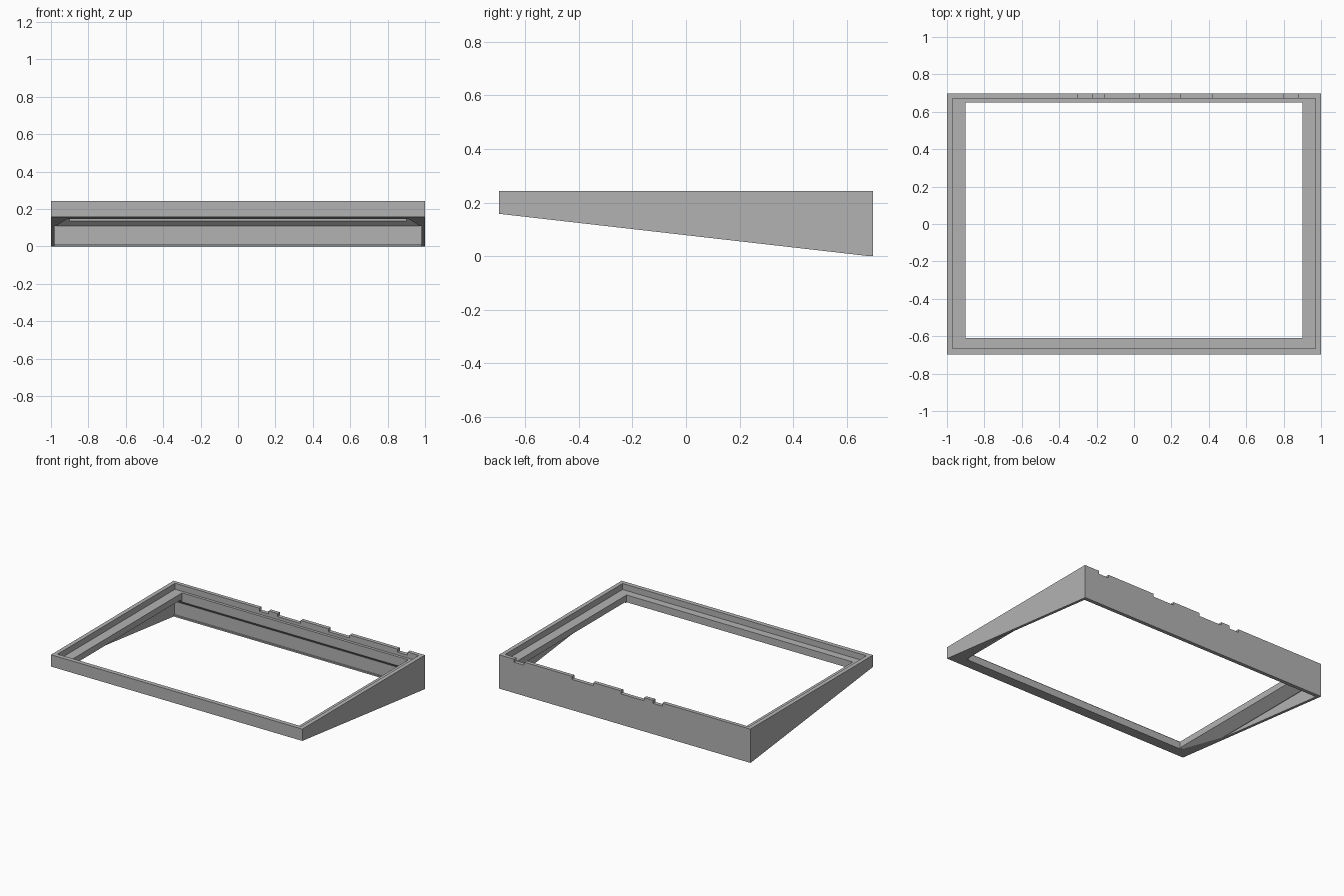
import bpy, bmesh

cube = bpy.data.objects.get("Cube")
if cube:
    bpy.data.objects.remove(cube, do_unlink=True)

grey = bpy.data.materials.new("plain grey")
grey.use_nodes = True
grey.diffuse_color = (0.45, 0.45, 0.45, 1)
grey.node_tree.nodes["Principled BSDF"].inputs["Base Color"].default_value = (0.45, 0.45, 0.45, 1)

TOP, HALF_Y = 0.243, 0.697


def loft(name, lower, upper):
    """Solid between two point loops of equal length."""
    bm = bmesh.new()
    a = [bm.verts.new(p) for p in lower]
    b = [bm.verts.new(p) for p in upper]
    bm.faces.new(a)
    bm.faces.new(b)
    n = len(a)
    for i in range(n):
        bm.faces.new((a[i], a[(i + 1) % n], b[(i + 1) % n], b[i]))
    bmesh.ops.recalc_face_normals(bm, faces=bm.faces)
    mesh = bpy.data.meshes.new(name)
    bm.to_mesh(mesh)
    bm.free()
    mesh.materials.append(grey)
    obj = bpy.data.objects.new(name, mesh)
    bpy.context.collection.objects.link(obj)
    return obj


def rect(x0, x1, y0, y1, z):
    return [(x0, y0, z), (x1, y0, z), (x1, y1, z), (x0, y1, z)]


def box(name, x0, x1, y0, y1, z0, z1):
    return loft(name, rect(x0, x1, y0, y1, z0), rect(x0, x1, y0, y1, z1))


# Wedge-shaped body, shallow at the front and deep at the back
side = [(-HALF_Y, 0.158), (0.685, 0), (HALF_Y, 0), (HALF_Y, TOP), (-HALF_Y, TOP)]
frame = loft("wedge_frame", [(-1, y, z) for y, z in side], [(1, y, z) for y, z in side])

cutters = [
    # Shallow recess inside the rim, leaving a ledge
    box("rim_recess", -0.97, 0.97, -0.665, 0.67, 0.2, 0.4),
    # Opening through the middle
    box("opening", -0.9, 0.9, -0.61, 0.65, -0.2, 0.3),
    # Hollow under the ledge, with thin walls and a chamfered roof
    box("lower_hollow", -0.98, 0.98, -0.6, 0.68, 0.012, 0.11),
    box("bottom_hollow", -0.98, 0.98, -0.6, 0.668, -0.2, 0.02),
    loft("chamfered_roof", rect(-0.98, 0.98, -0.6, 0.68, 0.105),
         rect(-0.9, 0.9, -0.6, 0.63, 0.155)),
]
# Notches along the top of the back rim
for x0, x1 in ((-0.3, -0.225), (-0.155, 0.03), (0.25, 0.42), (0.8, 0.88)):
    cutters.append(box("rim_notch", x0, x1, 0.66, 0.8, TOP - 0.022, 0.4))

for cutter in cutters:
    cutter.hide_render = True
    mod = frame.modifiers.new(cutter.name, "BOOLEAN")
    mod.operation = "DIFFERENCE"
    mod.solver = "EXACT"
    mod.object = cutter

# Bake the cuts and discard the cutters
bpy.context.view_layer.update()
graph = bpy.context.evaluated_depsgraph_get()
baked = bpy.data.meshes.new_from_object(frame.evaluated_get(graph))
frame.modifiers.clear()
frame.data = baked
for cutter in cutters:
    bpy.data.objects.remove(cutter, do_unlink=True)
baked.materials.clear()
baked.materials.append(grey)
for poly in baked.polygons:
    poly.material_index = 0
    poly.use_smooth = False
